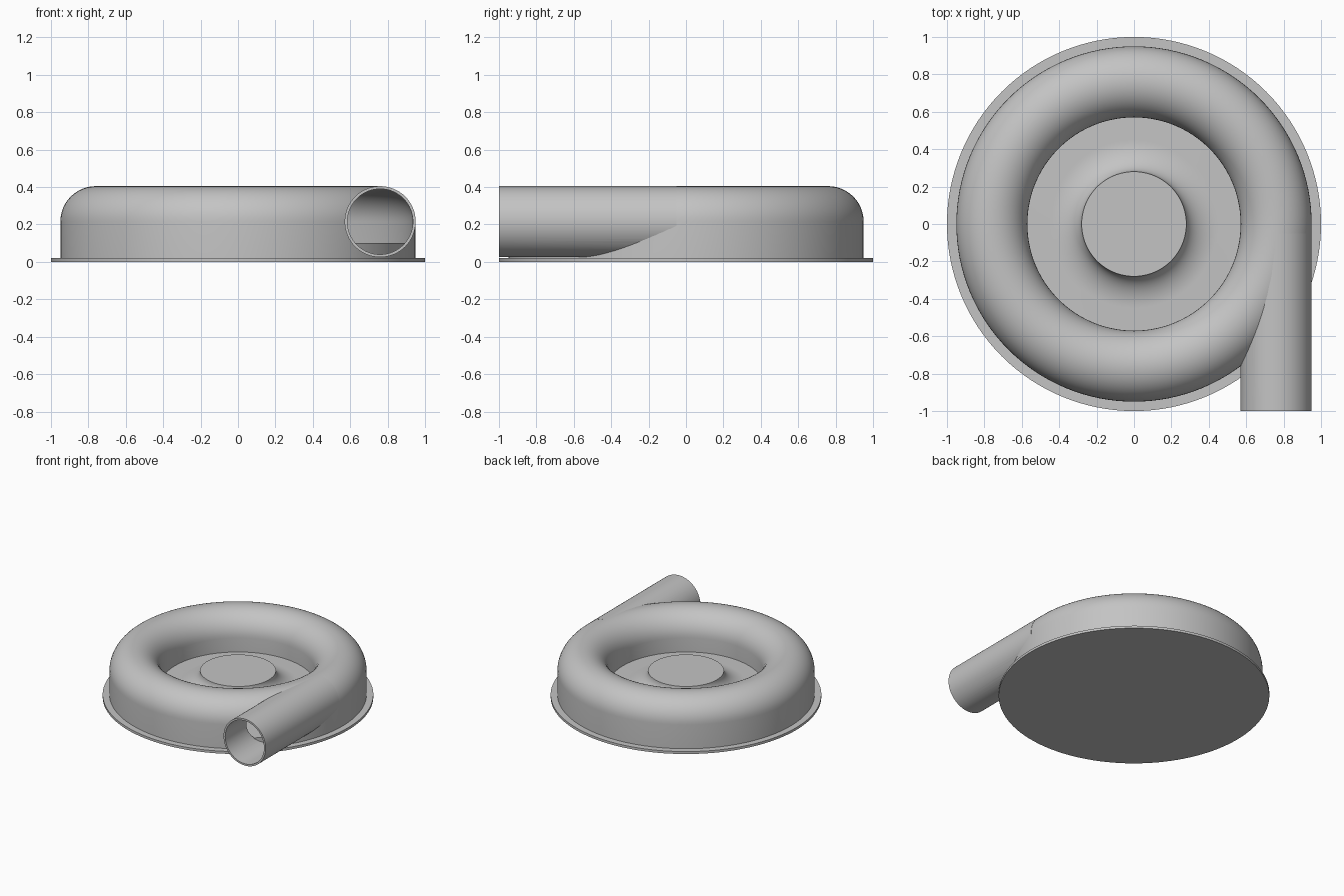
import bpy, bmesh
from math import cos, sin, pi, radians
from mathutils import Matrix, Vector

cube = bpy.data.objects.get("Cube")
if cube:
    bpy.data.objects.remove(cube, do_unlink=True)

# Single grey metal
GREY = (0.55, 0.55, 0.55, 1)
metal = bpy.data.materials.new("grey metal")
metal.use_nodes = True
metal.diffuse_color = GREY
metal.node_tree.nodes["Principled BSDF"].inputs["Base Color"].default_value = GREY

# Main sizes
RING, TUBE, WALL = 0.76, 0.19, 0.015
MID, FLOOR, FLANGE = 0.215, 0.1, 0.02
BORE = TUBE - WALL
START = -0.05


def revolve(name, profile, steps=128, matrix=Matrix()):
    """Spin a closed (radius, height) profile about the z axis into a solid."""
    bm = bmesh.new()
    verts = [bm.verts.new((r, 0, z)) for r, z in profile]
    edges = [bm.edges.new((a, b)) for a, b in zip(verts, verts[1:] + verts[:1])
             if a.co.x > 0 or b.co.x > 0]
    bmesh.ops.spin(bm, geom=verts + edges, cent=(0, 0, 0), axis=(0, 0, 1),
                   angle=2 * pi, steps=steps, use_merge=True)
    bmesh.ops.remove_doubles(bm, verts=bm.verts, dist=1e-5)
    bmesh.ops.recalc_face_normals(bm, faces=bm.faces)
    bm.transform(matrix)
    mesh = bpy.data.meshes.new(name)
    bm.to_mesh(mesh)
    bm.free()
    obj = bpy.data.objects.new(name, mesh)
    bpy.context.collection.objects.link(obj)
    mesh.materials.append(metal)
    return obj


def arch(radius, n=24):
    """Half circle over the ring, from the outside to the inside."""
    return [(RING + radius * cos(pi * i / n), MID + radius * sin(pi * i / n))
            for i in range(n + 1)]


def activate(obj):
    bpy.ops.object.select_all(action='DESELECT')
    obj.select_set(True)
    bpy.context.view_layer.objects.active = obj


def cut(obj, cutter):
    activate(obj)
    mod = obj.modifiers.new("cut", 'BOOLEAN')
    mod.operation, mod.solver, mod.object = 'DIFFERENCE', 'EXACT', cutter
    bpy.ops.object.modifier_apply(modifier=mod.name)
    bpy.data.objects.remove(cutter, do_unlink=True)


# Base flange
flange = revolve("base_flange", [(0, 0), (1, 0), (1, FLANGE), (0, FLANGE)])

# Raised floor flaring up into the flat hub
HUB, FLARE = 0.28, 0.17
flare = [(HUB + FLARE * (1 - cos(t)), MID - (MID - FLOOR) * sin(t))
         for t in (pi / 2 * i / 16 for i in range(17))]
hub = revolve("floor_and_hub", [(0, FLANGE), (0, MID)] + flare +
              [(RING + BORE + 0.005, FLOOR), (RING + BORE + 0.005, FLANGE)])

# Hollow ring housing
outer, inner = arch(TUBE), arch(BORE)
housing = revolve("ring_housing",
                  [(RING + TUBE, FLANGE)] + outer + [(RING - TUBE, FLOOR), (RING - BORE, FLOOR)]
                  + inner[::-1] + [(RING + BORE, FLANGE)])

# Outlet pipe, tangent to the ring and pointing forward
along = Matrix.Translation(Vector((RING, 0, MID))) @ Matrix.Rotation(radians(90), 4, 'X')
pipe = revolve("outlet_pipe", [(BORE, -START), (TUBE, -START), (TUBE, 1), (BORE, 1)], 64, along)

# Open the housing into the pipe, and clear the pipe out of the ring passage
cut(housing, revolve("pipe_bore", [(0, -START), (BORE, -START), (BORE, 1.1), (0, 1.1)], 64, along))
cut(pipe, revolve("ring_passage", [(RING + BORE, 0.01)] + inner + [(RING - BORE, 0.01)]))

for part in (flange, hub, housing, pipe):
    activate(part)
    bpy.ops.object.shade_smooth_by_angle(angle=radians(35))
